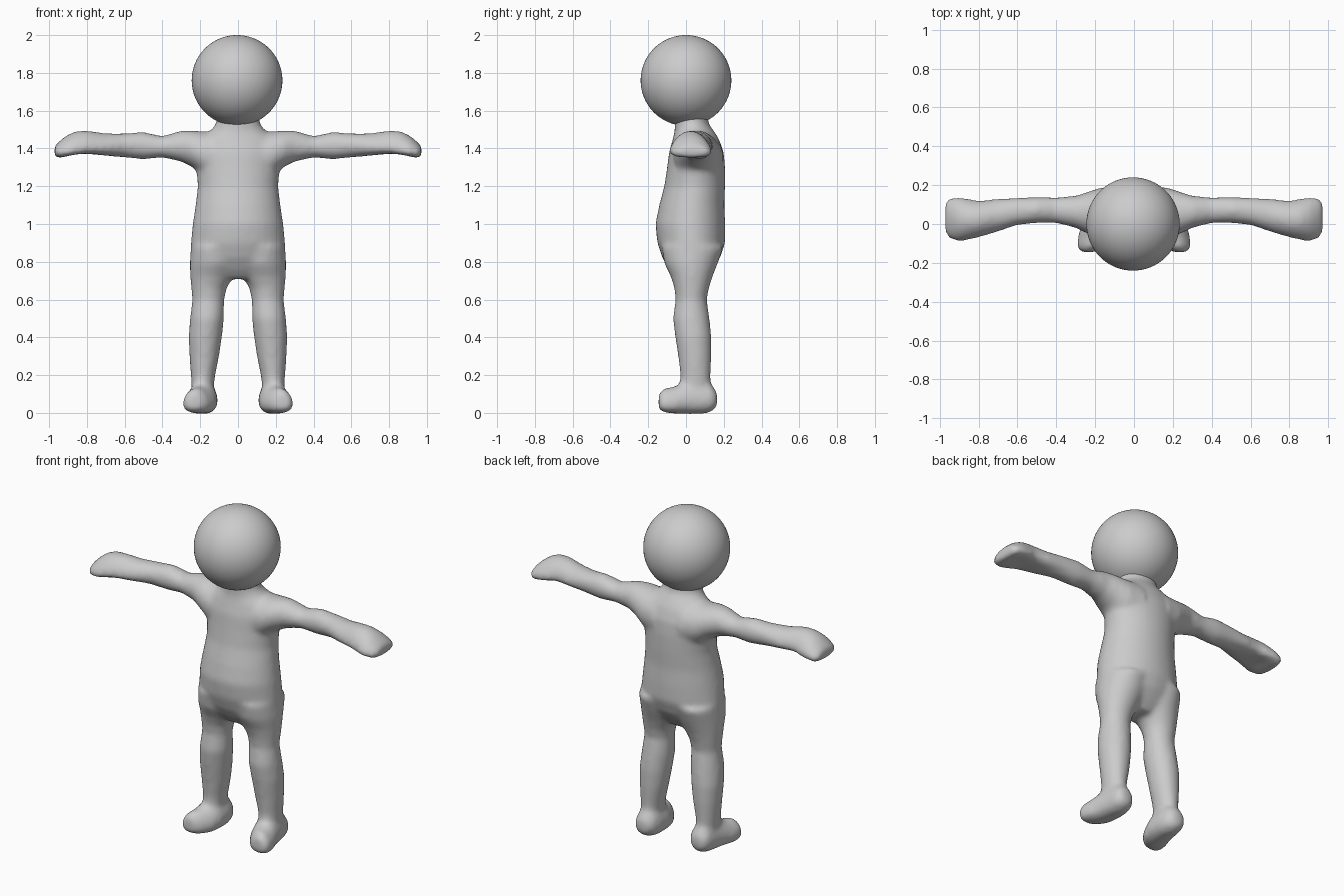
import bpy, bmesh
from math import sin, cos, pi
from mathutils import Vector

cube = bpy.data.objects.get("Cube")
if cube:
    bpy.data.objects.remove(cube, do_unlink=True)

grey = bpy.data.materials.new("light_grey")
grey.use_nodes = True
GREY = (0.6, 0.6, 0.6, 1)
grey.diffuse_color = GREY
grey.node_tree.nodes["Principled BSDF"].inputs["Base Color"].default_value = GREY

SIDES = 32


def loft(bm, axis, rows, side=1):
    """Skin oval rings; each row is position, low/high of both cross axes, droop."""
    rings = []
    for pos, a0, a1, b0, b1, droop in rows:
        ring = []
        for i in range(SIDES):
            t = 2 * pi * i / SIDES
            a = (a0 + a1) / 2 + (a1 - a0) / 2 * cos(t)
            b = (b0 + b1) / 2 + (b1 - b0) / 2 * sin(t) - droop * cos(t) ** 2
            p = {"x": (pos, a, b), "y": (a, pos, b), "z": (a, b, pos)}[axis]
            ring.append(bm.verts.new(Vector((p[0] * side, p[1], p[2]))))
        rings.append(ring)
    faces = [bm.faces.new(rings[0]), bm.faces.new(rings[-1])]
    for r, s in zip(rings, rings[1:]):
        for i in range(SIDES):
            j = (i + 1) % SIDES
            faces.append(bm.faces.new((r[i], r[j], s[j], s[i])))
    bmesh.ops.recalc_face_normals(bm, faces=faces)


# Torso: height, half width, front, back
torso = [(0.71, .12, -.05, .10), (0.76, .225, -.09, .14), (0.82, .25, -.125, .18),
         (0.9, .25, -.152, .208), (1.0, .24, -.162, .208), (1.1, .225, -.142, .203),
         (1.2, .213, -.115, .207), (1.3, .222, -.1, .207), (1.38, .235, -.09, .2),
         (1.45, .21, -.07, .175), (1.49, .15, -.06, .15), (1.53, .115, -.06, .12),
         (1.62, .11, -.06, .11)]
# Leg: height, inner, outer, front, back
leg = [(0.05, .13, .24, -.03, .13), (0.13, .13, .245, -.035, .13), (0.2, .12, .25, -.03, .13),
       (0.3, .1, .257, -.042, .135), (0.4, .085, .262, -.057, .135), (0.5, .074, .254, -.07, .125),
       (0.6, .073, .242, -.055, .11), (0.66, .06, .248, -.062, .122), (0.72, .025, .253, -.08, .14),
       (0.79, -.01, .255, -.115, .168), (0.88, -.01, .25, -.13, .2)]
# Arm and drooping mitten hand: distance, front, back, bottom, top, droop
arm = [(.08, -.07, .2, 1.22, 1.49, 0), (.18, -.065, .185, 1.25, 1.49, 0),
       (.24, -.05, .165, 1.3, 1.495, 0), (.3, -.02, .145, 1.33, 1.495, 0),
       (.4, .005, .137, 1.352, 1.465, 0), (.5, .005, .14, 1.342, 1.487, 0),
       (.6, -.005, .135, 1.352, 1.48, 0), (.7, -.04, .13, 1.362, 1.48, .015),
       (.8, -.07, .12, 1.372, 1.495, .03), (.86, -.085, .132, 1.37, 1.492, .04),
       (.91, -.09, .14, 1.358, 1.468, .03), (.95, -.075, .135, 1.348, 1.435, .015),
       (.972, -.045, .11, 1.36, 1.41, 0)]
# Foot, turned out: depth, inner, outer, bottom, top, droop
foot = [(-.145, .2, .27, .02, .1, .01), (-.12, .16, .295, .003, .13, .02),
        (-.06, .122, .288, -.004, .14, .02), (0, .108, .27, -.006, .17, .02),
        (.08, .108, .255, -.006, .18, .02), (.13, .118, .25, .003, .16, .01),
        (.165, .15, .225, .03, .11, 0)]

bm = bmesh.new()
loft(bm, "z", [(z, -w, w, f, b, 0) for z, w, f, b in torso])
for side in (1, -1):
    loft(bm, "z", [row + (0,) for row in leg], side)
    loft(bm, "x", arm, side)
    loft(bm, "y", foot, side)
mesh = bpy.data.meshes.new("body")
bm.to_mesh(mesh)
bm.free()
body = bpy.data.objects.new("body", mesh)
bpy.context.collection.objects.link(body)
mesh.materials.append(grey)

# Fuse the limbs into one soft skin
remesh = body.modifiers.new("fuse", "REMESH")
remesh.mode = "VOXEL"
remesh.voxel_size = 0.014
remesh.use_smooth_shade = True
smooth = body.modifiers.new("soften", "SMOOTH")
smooth.factor = 0.5
smooth.iterations = 10

# Ball head
bpy.ops.mesh.primitive_uv_sphere_add(segments=64, ring_count=48, radius=0.24,
                                     location=(-0.005, 0, 1.76))
head = bpy.context.object
head.name = "head"
head.data.materials.append(grey)
bpy.ops.object.shade_smooth_by_angle()
